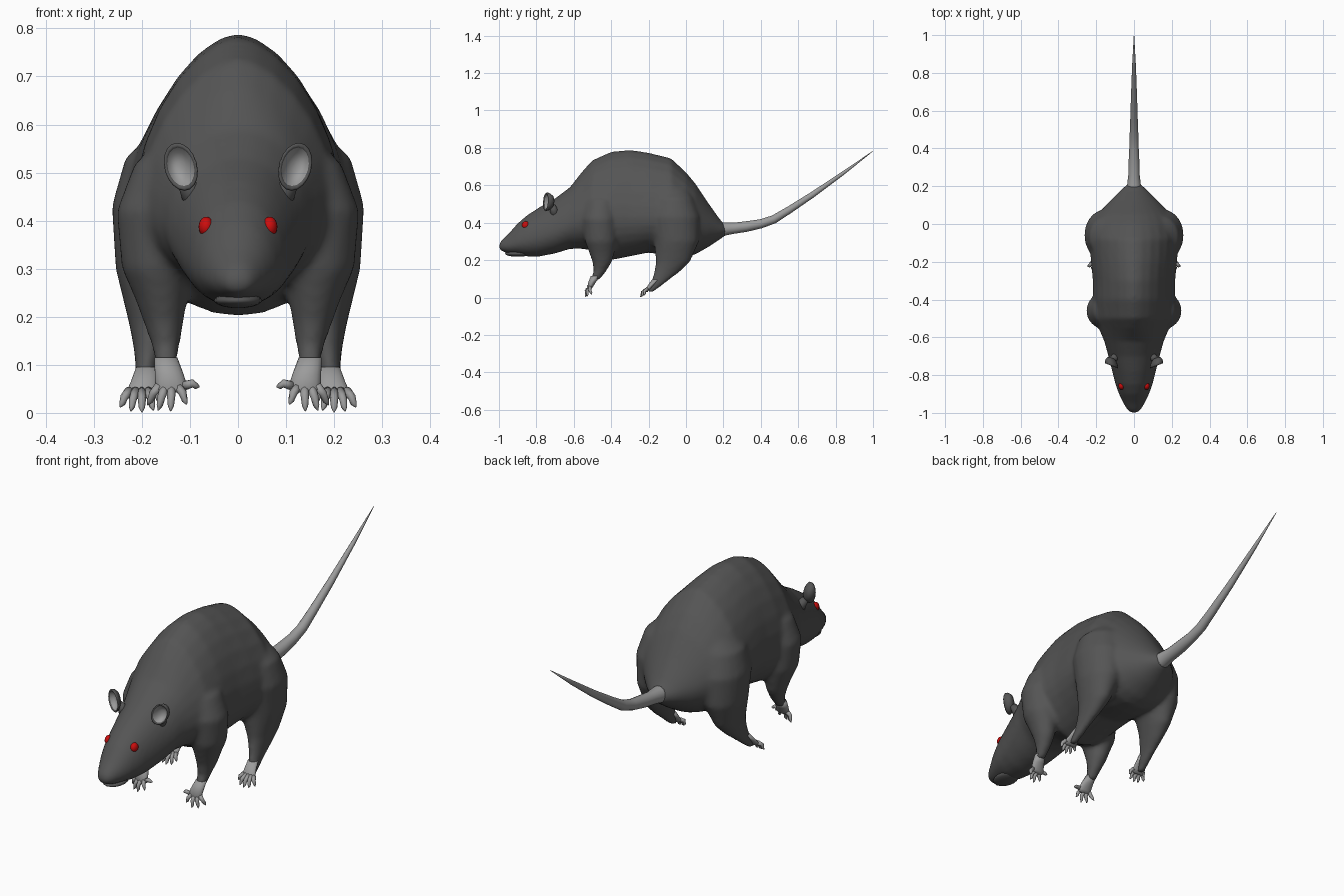
import bpy, bmesh, math
from mathutils import Vector, Matrix

if "Cube" in bpy.data.objects:
    bpy.data.objects.remove(bpy.data.objects["Cube"])


def material(name, rgb):
    m = bpy.data.materials.new(name)
    m.diffuse_color = (*rgb, 1)
    m.use_nodes = True
    m.node_tree.nodes["Principled BSDF"].inputs["Base Color"].default_value = m.diffuse_color
    return m


FUR = material("dark_fur", (0.09, 0.09, 0.09))
SKIN = material("pale_skin", (0.33, 0.33, 0.33))
RED = material("eye_red", (0.6, 0.004, 0.004))


def loft(bm, rings, mats=None):
    """Skin a list of closed rings and cap both ends."""
    vs = [[bm.verts.new(p) for p in r] for r in rings]
    n = len(vs[0])
    for k, (a, b) in enumerate(zip(vs, vs[1:])):
        for i in range(n):
            j = (i + 1) % n
            f = bm.faces.new((a[i], a[j], b[j], b[i]))
            f.material_index = mats[k] if mats else 0
    bm.faces.new(vs[0][::-1]).material_index = mats[0] if mats else 0
    bm.faces.new(vs[-1]).material_index = mats[-1] if mats else 0


def flat_rings(spec, side=1, n=20):
    """Horizontal ellipses from (z, x, y, rx, ry)."""
    return [[Vector((side * (x + rx * math.cos(2 * math.pi * i / n)),
                     y + ry * math.sin(2 * math.pi * i / n), z))
             for i in range(n)] for z, x, y, rx, ry in spec]


def tube(bm, pts, radii, n=10):
    pts = [Vector(p) for p in pts]
    rings = []
    for k, p in enumerate(pts):
        t = pts[min(k + 1, len(pts) - 1)] - pts[max(k - 1, 0)]
        q = t.to_track_quat('Z', 'Y')
        rings.append([p + q @ Vector((radii[k] * math.cos(2 * math.pi * i / n),
                                      radii[k] * math.sin(2 * math.pi * i / n), 0))
                      for i in range(n)])
    loft(bm, rings)


def ball(bm, centre, radii):
    bmesh.ops.create_uvsphere(bm, u_segments=16, v_segments=10, radius=1,
                              matrix=Matrix.Translation(centre) @ Matrix.Diagonal((*radii, 1)))


def finish(name, bm, mats, mirror=False):
    bmesh.ops.recalc_face_normals(bm, faces=bm.faces)
    for f in bm.faces:
        f.smooth = True
    me = bpy.data.meshes.new(name)
    bm.to_mesh(me)
    bm.free()
    for m in mats:
        me.materials.append(m)
    ob = bpy.data.objects.new(name, me)
    bpy.context.collection.objects.link(ob)
    if mirror:
        ob.modifiers.new("mirror", 'MIRROR').use_mirror_merge = False
    return ob


# Head and torso sections: y, bottom, top, half width, height of widest point
SECTIONS = [
    (-1.0, .258, .285, .018, .27), (-.985, .247, .308, .036, .275),
    (-.95, .236, .34, .056, .28), (-.9, .23, .397, .08, .295),
    (-.85, .22, .44, .098, .31), (-.78, .22, .485, .116, .33),
    (-.7, .235, .53, .136, .36), (-.62, .26, .59, .158, .40),
    (-.55, .26, .68, .188, .42), (-.5, .25, .735, .208, .43),
    (-.4, .20, .78, .218, .43), (-.3, .22, .79, .218, .43),
    (-.2, .24, .775, .228, .43), (-.08, .22, .745, .238, .43),
    (0, .215, .67, .222, .42), (.05, .23, .61, .195, .41),
    (.12, .27, .505, .13, .38), (.18, .31, .42, .07, .365),
    (.21, .33, .39, .038, .36)]


def section(y, zb, zt, w, zc, n=28):
    ring = []
    for i in range(n):
        c, s = math.cos(2 * math.pi * i / n), math.sin(2 * math.pi * i / n)
        e = 2 / (1.7 if s > 0 and y > -.6 else 2)
        h = (zt - zc) if s > 0 else (zc - zb)
        ring.append(Vector((math.copysign(abs(c) ** e, c) * w, y,
                            zc + math.copysign(abs(s) ** e, s) * h)))
    return ring


# Legs: z, x, y, x radius, y radius
FRONT_LEG = [(.57, .10, -.45, .05, .05), (.52, .14, -.455, .075, .08),
             (.42, .16, -.46, .093, .095), (.3, .168, -.455, .074, .085),
             (.24, .16, -.45, .055, .068), (.19, .155, -.448, .042, .052),
             (.14, .15, -.46, .029, .034), (.095, .15, -.487, .022, .025)]
HIND_LEG = [(.6, .10, -.07, .06, .07), (.53, .14, -.07, .095, .11),
            (.43, .155, -.06, .108, .135), (.3, .167, -.05, .088, .12),
            (.19, .178, -.07, .05, .092), (.14, .184, -.1, .034, .07),
            (.1, .19, -.132, .024, .05), (.06, .195, -.165, .02, .032),
            (.03, .2, -.19, .018, .014)]

# Body: torso, head and legs fused into one skin
bm = bmesh.new()
loft(bm, [section(*s) for s in SECTIONS])
for side in (1, -1):
    loft(bm, flat_rings(FRONT_LEG, side))
    loft(bm, flat_rings(HIND_LEG, side))
body = finish("body", bm, [FUR])
rm = body.modifiers.new("fuse", 'REMESH')
rm.mode = 'VOXEL'
rm.voxel_size = 0.011
rm.use_smooth_shade = True
sm = body.modifiers.new("soften", 'SMOOTH')
sm.factor, sm.iterations = 0.5, 6

# Lower jaw
bm = bmesh.new()
ball(bm, (0, -.9, .234), (.05, .068, .016))
finish("lower_jaw", bm, [FUR])

# Tail
bm = bmesh.new()
tube(bm, [(0, .18, .362), (0, .21, .367), (0, .26, .371), (0, .32, .379), (0, .4, .394),
          (0, .47, .418), (0, .55, .467), (0, .68, .552), (0, .84, .665), (0, 1.0, .783)],
     [.042, .036, .03, .029, .025, .023, .02, .016, .01, .001], 14)
finish("tail", bm, [SKIN])

# Feet: a palm and five toes given by tip (x, y, z)
FEET = {
    "front_foot": ([(.115, .15, -.483, .024, .026), (.08, .143, -.503, .03, .02),
                    (.05, .138, -.515, .034, .013), (.042, .138, -.517, .026, .008)],
                   [(.08, -.515, .055), (.107, -.535, .018), (.14, -.54, .004),
                    (.166, -.53, .005), (.188, -.505, .016)]),
    "hind_foot": ([(.095, .19, -.16, .022, .022), (.065, .195, -.188, .028, .016),
                   (.04, .2, -.208, .034, .012), (.03, .2, -.213, .027, .008)],
                  [(.16, -.225, .02), (.176, -.24, .006), (.2, -.245, .002),
                   (.223, -.24, .004), (.245, -.225, .012)]),
}
for name, (palm, tips) in FEET.items():
    bm = bmesh.new()
    loft(bm, flat_rings(palm, n=16))
    z, px, py, rx, ry = palm[2]
    for i, tip in enumerate(tips):
        root = Vector((px + (i - 2) * rx * .38, py + .002, z + .006))
        end = Vector(tip)
        mid = root.lerp(end, .55) + Vector((0, -.006, .006))
        tube(bm, [root, mid, root.lerp(end, .8), end], [.010, .0085, .0065, .0015], 8)
    finish(name, bm, [SKIN], mirror=True)

# Ears: cupped ovals with a pale inside, on a short stem
bm = bmesh.new()


def ear_ring(scale, depth, n=18):
    ring = []
    for i in range(n):
        t = 2 * math.pi * i / n
        u, v = .034 * scale * math.cos(t), .051 * scale * math.sin(t)
        a = math.radians(-16)
        dx, dz = u * math.cos(a) - v * math.sin(a), u * math.sin(a) + v * math.cos(a)
        ring.append(Vector((.119 + dx, -.748 + depth + .4 * dx, .512 + dz)))
    return ring


loft(bm, [ear_ring(.25, .026), ear_ring(.6, .018), ear_ring(.8, .004), ear_ring(.93, -.003),
          ear_ring(1, .003), ear_ring(.9, .018), ear_ring(.65, .033), ear_ring(.3, .04)],
     [1, 1, 0, 0, 0, 0, 0])
tube(bm, [(.085, -.70, .43), (.1, -.705, .465), (.113, -.715, .49)], [.026, .022, .016])
finish("ear", bm, [FUR, SKIN], mirror=True)

# Eyes
bm = bmesh.new()
ball(bm, (.066, -.857, .387), (.016, .02, .021))
finish("eye", bm, [RED], mirror=True)
